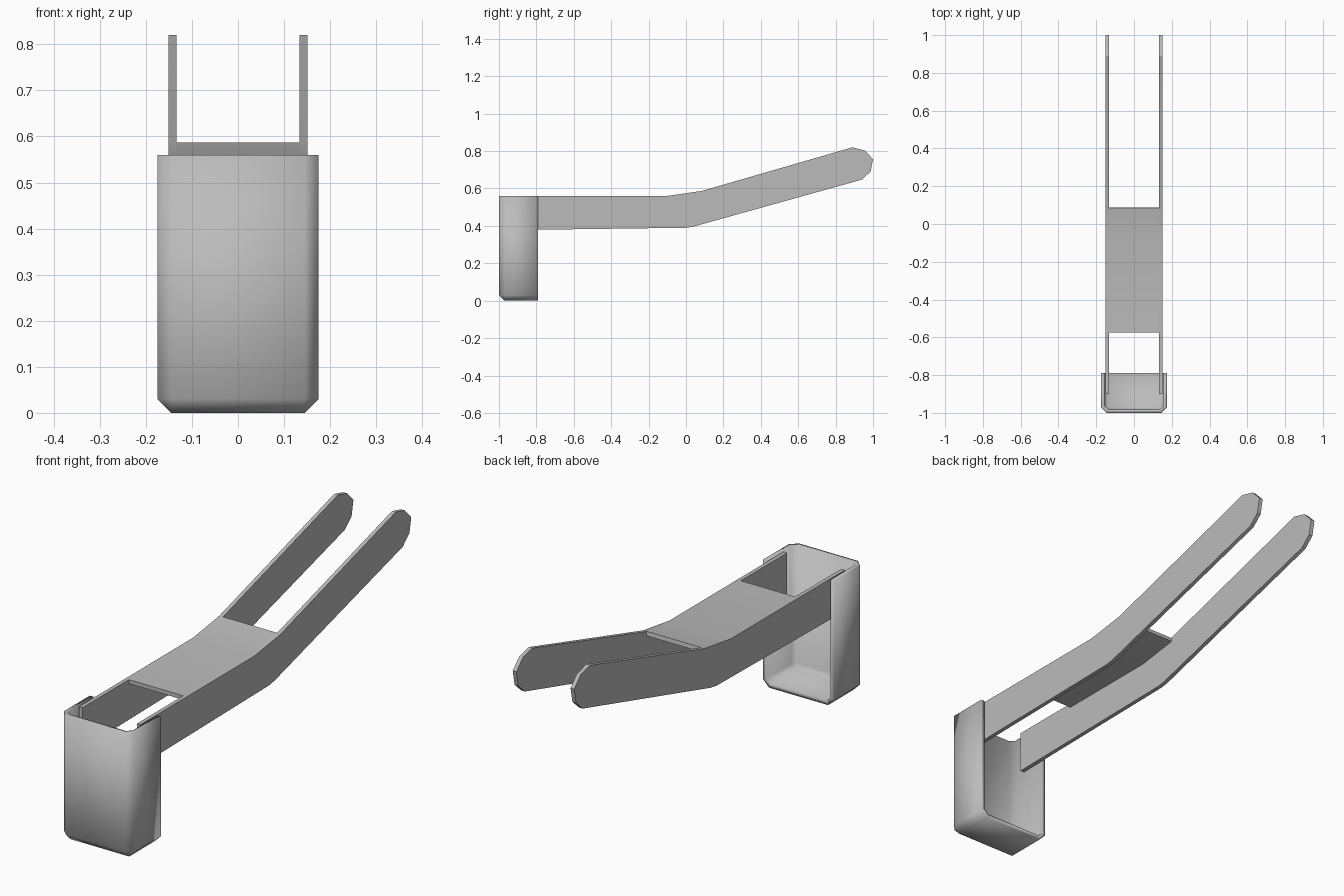
import bpy, bmesh, math

old = bpy.data.objects.get("Cube")
if old:
    bpy.data.objects.remove(old, do_unlink=True)

grey = bpy.data.materials.new("plain_grey")
grey.use_nodes = True
colour = (0.5, 0.5, 0.5, 1)
grey.diffuse_color = colour
grey.node_tree.nodes["Principled BSDF"].inputs["Base Color"].default_value = colour


def add_object(name, bm, smooth_angle):
    mesh = bpy.data.meshes.new(name)
    bm.to_mesh(mesh)
    bm.free()
    mesh.materials.append(grey)
    obj = bpy.data.objects.new(name, mesh)
    bpy.context.collection.objects.link(obj)
    bpy.ops.object.select_all(action="DESELECT")
    bpy.context.view_layer.objects.active = obj
    obj.select_set(True)
    bpy.ops.object.shade_smooth_by_angle(angle=math.radians(smooth_angle))
    return obj


def extrude_profile(name, profile, x0, x1):
    """Extrude a (y, z) outline from x0 to x1."""
    bm = bmesh.new()
    face = bm.faces.new([bm.verts.new((x0, y, z)) for y, z in profile])
    new = bmesh.ops.extrude_face_region(bm, geom=[face])["geom"]
    verts = [v for v in new if isinstance(v, bmesh.types.BMVert)]
    bmesh.ops.translate(bm, verts=verts, vec=(x1 - x0, 0, 0))
    bmesh.ops.recalc_face_normals(bm, faces=bm.faces)
    return add_object(name, bm, 30)


# Pedal shell: box open at the top and back, chamfered and given thickness
Y0, Y1, HALF_W, HEIGHT = -1.0, -0.79, 0.175, 0.56
bm = bmesh.new()
bmesh.ops.create_cube(bm, size=1)
for v in bm.verts:
    v.co = (v.co.x * 2 * HALF_W, (Y0 + Y1) / 2 + v.co.y * (Y1 - Y0), (v.co.z + 0.5) * HEIGHT)
bm.normal_update()
open_faces = [f for f in bm.faces if f.normal.z > 0.5 or f.normal.y > 0.5]
bmesh.ops.delete(bm, geom=open_faces, context="FACES")
folds = [e for e in bm.edges if len(e.link_faces) == 2]
bmesh.ops.bevel(bm, geom=folds, offset=0.03, segments=1, profile=0.5, affect="EDGES")
shell = add_object("pedal_shell", bm, 50)
wall = shell.modifiers.new("wall", "SOLIDIFY")
wall.thickness = 0.018
wall.offset = -1
wall.use_even_offset = True

# Side arms: bent flat bars with rounded far ends
arm = [(-0.9, 0.56), (-0.1, 0.56), (0.085, 0.587), (0.89, 0.82), (0.955, 0.803),
       (1.0, 0.757), (0.987, 0.69), (0.94, 0.647), (0.04, 0.396), (0.0, 0.39), (-0.9, 0.378)]
for side, s in (("left", 1), ("right", -1)):
    extrude_profile(side + "_arm", arm, s * 0.133, s * 0.151)

# Web: sheet joining the upper edges of the arms
web = [(-0.575, 0.56), (-0.1, 0.56), (0.085, 0.587),
       (0.088, 0.569), (-0.1, 0.542), (-0.575, 0.542)]
extrude_profile("top_web", web, -0.133, 0.133)
